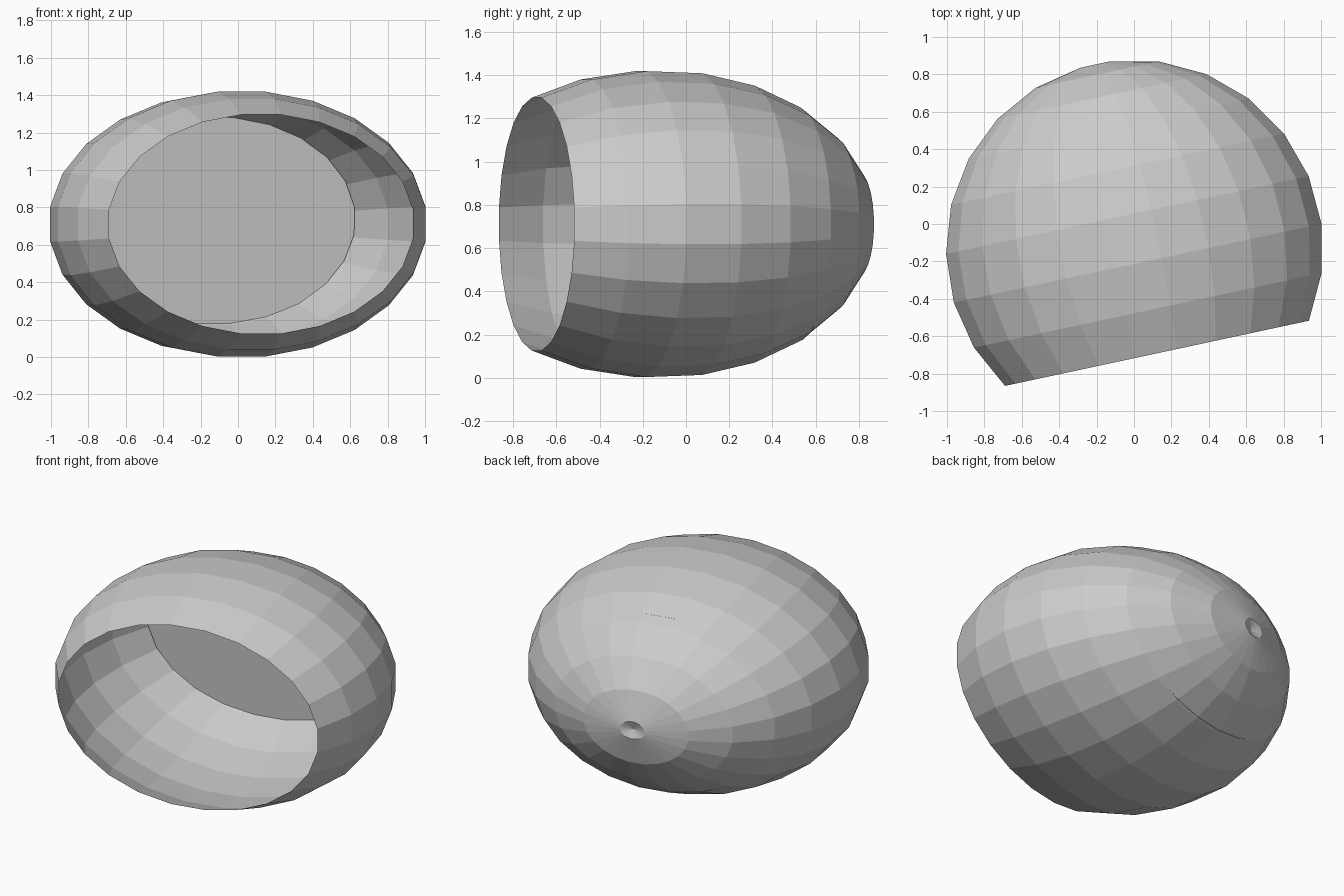
import bpy, bmesh
from math import sin, cos, radians, tau

if "Cube" in bpy.data.objects:
    bpy.data.objects.remove(bpy.data.objects["Cube"])

SEGMENTS = 24
TURN = radians(12.1)
CENTRE = (0.003, -0.132, 0.711)


def add_object(name, bm):
    mesh = bpy.data.meshes.new(name)
    bm.to_mesh(mesh)
    bm.free()
    obj = bpy.data.objects.new(name, mesh)
    bpy.context.collection.objects.link(obj)
    obj.location = CENTRE
    obj.rotation_euler.z = TURN
    return obj


def ring(bm, rx, rz, y, z=0.0, lean=0.0):
    """Elliptical ring around the y axis; lean shears its top backwards."""
    verts = []
    for i in range(SEGMENTS):
        a = tau * (i + 0.5) / SEGMENTS
        verts.append(bm.verts.new((rx * cos(a), y + lean * sin(a), z + rz * sin(a))))
    return verts


# Open squashed-sphere shell, rings every 15 degrees from the back pole
bm = bmesh.new()
rings = []
for k in range(9):
    t = radians(4.5 + 15 * k)
    rings.append(ring(bm, 1.017 * sin(t), 0.716 * sin(t), 1.01 * cos(t)))
for a, b in zip(rings, rings[1:]):
    for i in range(SEGMENTS):
        j = (i + 1) % SEGMENTS
        bm.faces.new((a[i], a[j], b[j], b[i]))
# Small dimple closing the back pole
pole = bm.verts.new((0, 0.985, 0))
for i in range(SEGMENTS):
    bm.faces.new((pole, rings[0][(i + 1) % SEGMENTS], rings[0][i]))
bmesh.ops.recalc_face_normals(bm, faces=bm.faces)
add_object("shell", bm)

# Flat, slightly leaning panel deep inside the shell
bm = bmesh.new()
bm.faces.new(ring(bm, 0.775, 0.557, 0.63, 0.017, -0.038))
add_object("inner_panel", bm)
